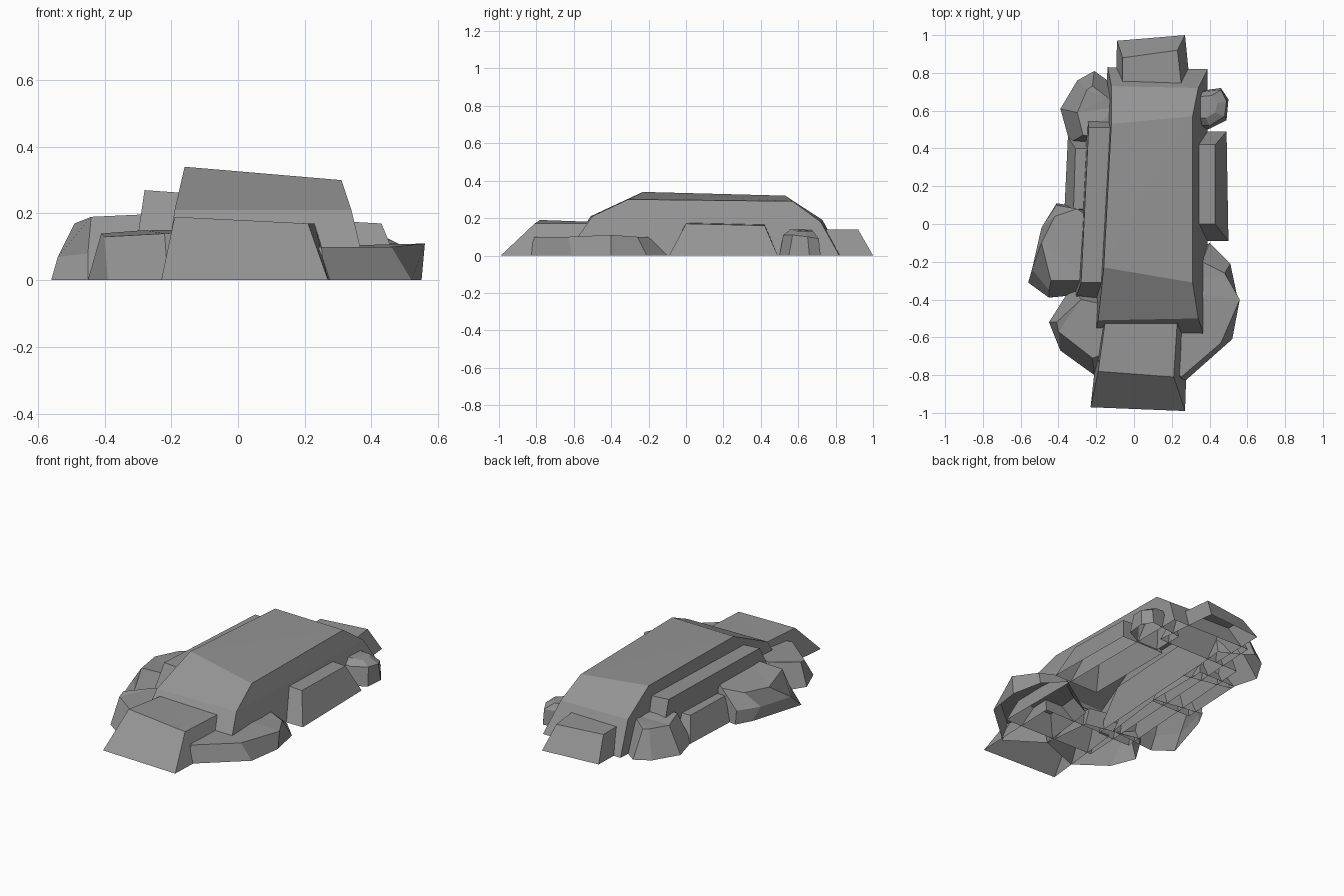
import bpy
import bmesh

# Remove the default object only
default_cube = bpy.data.objects.get("Cube")
if default_cube:
    bpy.data.objects.remove(default_cube, do_unlink=True)

# Single stone colour
stone = bpy.data.materials.new("stone_grey")
stone.use_nodes = True
stone_colour = (.3, .3, .3, 1)
stone.diffuse_color = stone_colour
stone.node_tree.nodes["Principled BSDF"].inputs["Base Color"].default_value = stone_colour


def ground(*outline):
    """Lay a plan outline on the ground, counter-clockwise from above."""
    return [(x, y, 0) for x, y in outline]


def stone_shell(name, *rings):
    """Bridge rings of equal length from the ground up, cap the top, leave the underside open."""
    bm = bmesh.new()
    loops = [[bm.verts.new(point) for point in ring] for ring in rings]
    for lower, upper in zip(loops, loops[1:]):
        count = len(lower)
        for i in range(count):
            j = (i + 1) % count
            bm.faces.new((lower[i], lower[j], upper[j], upper[i]))
    cap = bm.faces.new(loops[-1])
    bmesh.ops.triangulate(bm, faces=[cap])
    # Melt the flat triangles of the cap back together
    bmesh.ops.dissolve_limit(bm, angle_limit=.02, verts=bm.verts, edges=bm.edges)
    mesh = bpy.data.meshes.new(name)
    bm.to_mesh(mesh)
    bm.free()
    mesh.materials.append(stone)
    shell = bpy.data.objects.new(name, mesh)
    bpy.context.collection.objects.link(shell)
    return shell


# Large central slab with sloping ends
stone_shell(
    "central_slab",
    ground((-.22, -.64), (.39, -.65), (.39, .82), (-.14, .83)),
    [(-.19, -.51, .21), (.34, -.5, .21), (.34, .72, .18), (-.12, .73, .19)],
    [(-.16, -.23, .34), (.31, -.31, .3), (.31, .57, .29), (-.12, .53, .32)],
)

# Blocks at the two ends
stone_shell(
    "front_block",
    ground((-.23, -.97), (.27, -.99), (.29, -.42), (-.17, -.42)),
    [(-.19, -.78, .19), (.21, -.81, .17), (.23, -.5, .17), (-.15, -.5, .18)],
)
stone_shell(
    "back_block",
    ground((-.1, .6), (.31, .6), (.27, 1), (-.09, .97)),
    [(-.06, .65, .14), (.26, .65, .14), (.23, .92, .14), (-.06, .88, .14)],
)

# Long blocks along the sides
stone_shell(
    "right_long_block",
    ground((-.32, -.43), (-.1, -.43), (-.04, .6), (-.25, .6)),
    [(-.28, -.31, .27), (-.14, -.31, .26), (-.08, .51, .25), (-.24, .51, .26)],
)
stone_shell(
    "left_side_block",
    ground((.2, -.09), (.5, -.09), (.49, .49), (.2, .49)),
    [(.25, 0, .18), (.43, 0, .17), (.43, .42, .16), (.25, .42, .17)],
)
stone_shell(
    "right_low_block",
    ground((-.37, .04), (-.1, .04), (-.1, .46), (-.35, .46)),
    [(-.32, .08, .14), (-.15, .08, .14), (-.15, .4, .14), (-.31, .4, .14)],
)

# Faceted boulders around the edge
stone_shell(
    "left_front_boulder",
    ground((.26, -.84), (.52, -.61), (.55, -.4), (.51, -.21), (.4, -.1), (.1, -.3), (.05, -.7)),
    [(.25, -.81, .1), (.46, -.63, .1), (.56, -.4, .11), (.48, -.26, .1),
     (.36, -.2, .1), (.15, -.35, .1), (.12, -.65, .1)],
)
stone_shell(
    "right_front_boulder",
    ground((-.39, -.67), (-.21, -.8), (.05, -.7), (.02, -.4), (-.33, -.33), (-.45, -.52)),
    [(-.4, -.57, .13), (-.22, -.71, .14), (-.05, -.65, .15), (-.05, -.45, .15),
     (-.28, -.4, .15), (-.41, -.52, .14)],
)
stone_shell(
    "right_middle_boulder",
    ground((-.56, -.31), (-.45, -.39), (-.15, -.36), (-.1, .06), (-.41, .11), (-.46, .02)),
    [(-.54, -.24, .07), (-.45, -.35, .08), (-.18, -.33, .1), (-.15, .05, .1),
     (-.41, .1, .08), (-.49, -.02, .08)],
    [(-.49, -.1, .17), (-.44, -.3, .19), (-.22, -.3, .2), (-.22, .02, .19),
     (-.3, .08, .18), (-.42, .04, .17)],
)
stone_shell(
    "right_back_boulder",
    ground((-.34, .43), (-.05, .37), (-.03, .7), (-.14, .76), (-.21, .81), (-.3, .76), (-.39, .61)),
    [(-.27, .47, .17), (-.1, .45, .17), (-.08, .62, .17), (-.14, .67, .17),
     (-.22, .73, .16), (-.25, .71, .16), (-.3, .59, .15)],
)
stone_shell(
    "left_back_boulder",
    ground((.25, .5), (.39, .5), (.49, .55), (.5, .66), (.46, .72), (.25, .69)),
    [(.27, .53, .11), (.4, .52, .11), (.48, .57, .11), (.49, .65, .1),
     (.46, .71, .09), (.27, .69, .1)],
    [(.3, .56, .14), (.38, .56, .14), (.43, .59, .13), (.44, .64, .13),
     (.41, .68, .13), (.3, .67, .14)],
)
